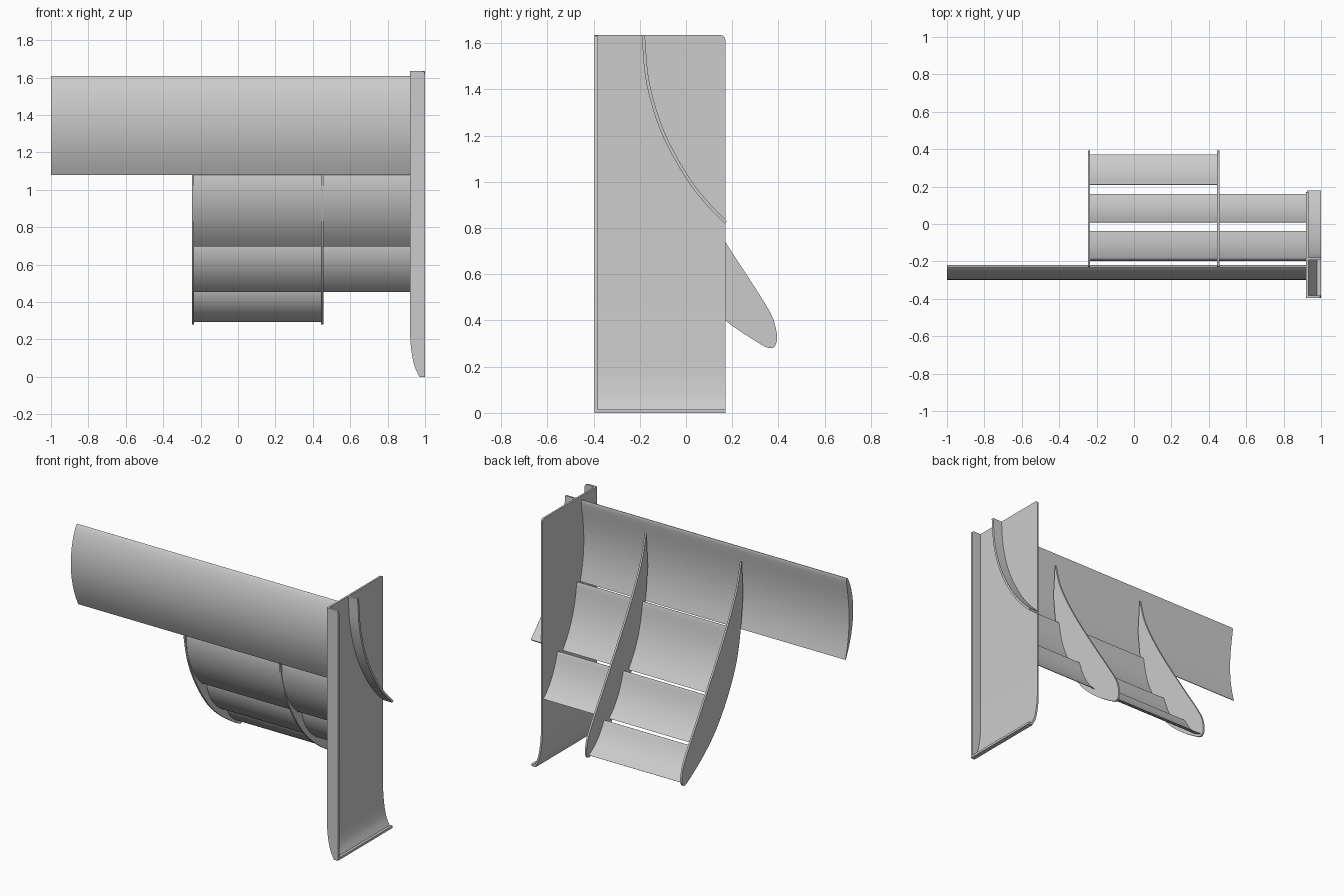
import bpy
import math
from mathutils import Vector

cube = bpy.data.objects.get("Cube")
if cube:
    bpy.data.objects.remove(cube, do_unlink=True)

grey = bpy.data.materials.new("plain grey")
grey.use_nodes = True
GREY = (0.6, 0.6, 0.6, 1)
grey.diffuse_color = GREY
grey.node_tree.nodes["Principled BSDF"].inputs["Base Color"].default_value = GREY


def spline(points, steps=8):
    """Smooth curve through 2D points."""
    p = [Vector(q) for q in points]
    p = [2 * p[0] - p[1]] + p + [2 * p[-1] - p[-2]]
    out = []
    for a, b, c, d in zip(p, p[1:], p[2:], p[3:]):
        for i in range(steps):
            t = i / steps
            out.append(0.5 * (2 * b + (c - a) * t + (2 * a - 5 * b + 4 * c - d) * t * t
                              + (3 * b - a - 3 * c + d) * t ** 3))
    return out + [p[-2]]


def prism(name, outline, start, end, axis="x"):
    """Extrude a closed outline: (y, z) along x, or (x, z) along y."""
    def place(q, s):
        return (s, q[0], q[1]) if axis == "x" else (q[0], s, q[1])
    n = len(outline)
    verts = [place(q, s) for s in (start, end) for q in outline]
    faces = [(i, (i + 1) % n, n + (i + 1) % n, n + i) for i in range(n)]
    faces += [tuple(range(n))[::-1], tuple(range(n, 2 * n))]
    mesh = bpy.data.meshes.new(name)
    mesh.from_pydata(verts, [], faces)
    mesh.materials.append(grey)
    obj = bpy.data.objects.new(name, mesh)
    bpy.context.collection.objects.link(obj)
    bpy.ops.object.select_all(action="DESELECT")
    obj.select_set(True)
    bpy.context.view_layer.objects.active = obj
    bpy.ops.object.mode_set(mode="EDIT")
    bpy.ops.mesh.select_all(action="SELECT")
    bpy.ops.mesh.normals_make_consistent(inside=False)
    bpy.ops.object.mode_set(mode="OBJECT")
    bpy.ops.object.shade_smooth_by_angle(angle=math.radians(35))
    return obj


def blade(top, bottom, bulge, thick, steps=20):
    """Cambered section: round nose at the top, thin edge at the bottom."""
    top, bottom = Vector(top), Vector(bottom)
    chord = bottom - top
    out = Vector((chord.y, -chord.x)).normalized()
    front, back = [], []
    for i in range(steps + 1):
        t = (i / steps) ** 2
        camber = 4 * bulge * t * (1 - t)
        half = thick * (1.4 * math.sqrt(t) * (1 - t) + 0.06 * t)
        mid = top + chord * t
        front.append(mid + out * (camber + half))
        back.append(mid + out * (camber - half))
    return front + back[:0:-1]


def ribbon(path, width):
    """Closed outline following a path with constant width."""
    side = []
    for i, q in enumerate(path):
        d = path[min(i + 1, len(path) - 1)] - path[max(i - 1, 0)]
        side.append(q + Vector((-d.y, d.x)).normalized() * width)
    return list(path) + side[::-1]


# Wing elements
prism("main_wing", blade((-0.235, 1.61), (-0.222, 1.08), 0.05, 0.04), -1, 0.925)
prism("upper_flap", blade((-0.19, 1.09), (-0.04, 0.698), 0.04, 0.024), -0.24, 0.925)
prism("middle_flap", blade((0.01, 0.712), (0.16, 0.455), 0.03, 0.018), -0.24, 0.925)
prism("lower_flap", blade((0.21, 0.465), (0.37, 0.295), 0.025, 0.014), -0.24, 0.45)

# Thin strakes holding the flaps
strake = spline([(-0.225, 1.52), (-0.17, 1.33), (-0.03, 1.06), (0.17, 0.74), (0.35, 0.46),
                 (0.39, 0.36), (0.39, 0.30), (0.365, 0.28), (0.31, 0.305), (0.17, 0.40),
                 (0.04, 0.52), (-0.08, 0.69), (-0.17, 0.88), (-0.215, 1.08),
                 (-0.24, 1.3)])
for name, x in (("outer_strake", -0.24), ("inner_strake", 0.45)):
    prism(name, strake, x - 0.006, x + 0.006)

# Side plate, flaring outward to a lip at the foot
TOP, FRONT, BACK = 1.635, -0.395, 0.17
foot = spline([(0.92, 0.22), (0.927, 0.14), (0.943, 0.06), (0.97, 0.0)])
inner = [Vector((0.92, TOP - 0.02))] + foot
outer = [Vector((0.985, 0.015))] + [q + Vector((0.012, 0.004)) for q in foot[-2::-1]]
lip = [Vector((1, 0)), Vector((1, 0.015))]
prism("side_plate", inner + lip + outer + [Vector((0.932, TOP - 0.02))], FRONT, BACK, "y")
corner = [(FRONT, TOP - 0.02), (BACK, TOP - 0.02)]
corner += [(BACK - 0.02 + 0.02 * math.cos(a), TOP - 0.02 + 0.02 * math.sin(a))
           for a in (math.pi * k / 12 for k in range(1, 7))]
prism("side_plate_top", corner + [(FRONT, TOP)], 0.92, 0.932)

# Front flange of the side plate
rim = [Vector((1, 0)), Vector((1, TOP - 0.015)), Vector((0.995, TOP - 0.004)),
       Vector((0.985, TOP)), Vector((0.92, TOP))]
prism("front_flange", rim + foot, FRONT, FRONT + 0.014, "y")

# Curved fin on the outside of the plate
arc = spline([(-0.192, TOP), (-0.172, 1.43), (-0.11, 1.22), (-0.01, 1.03), (0.08, 0.91),
              (0.168, 0.82)])
prism("curved_fin", ribbon(arc, 0.014), 0.925, 1)
